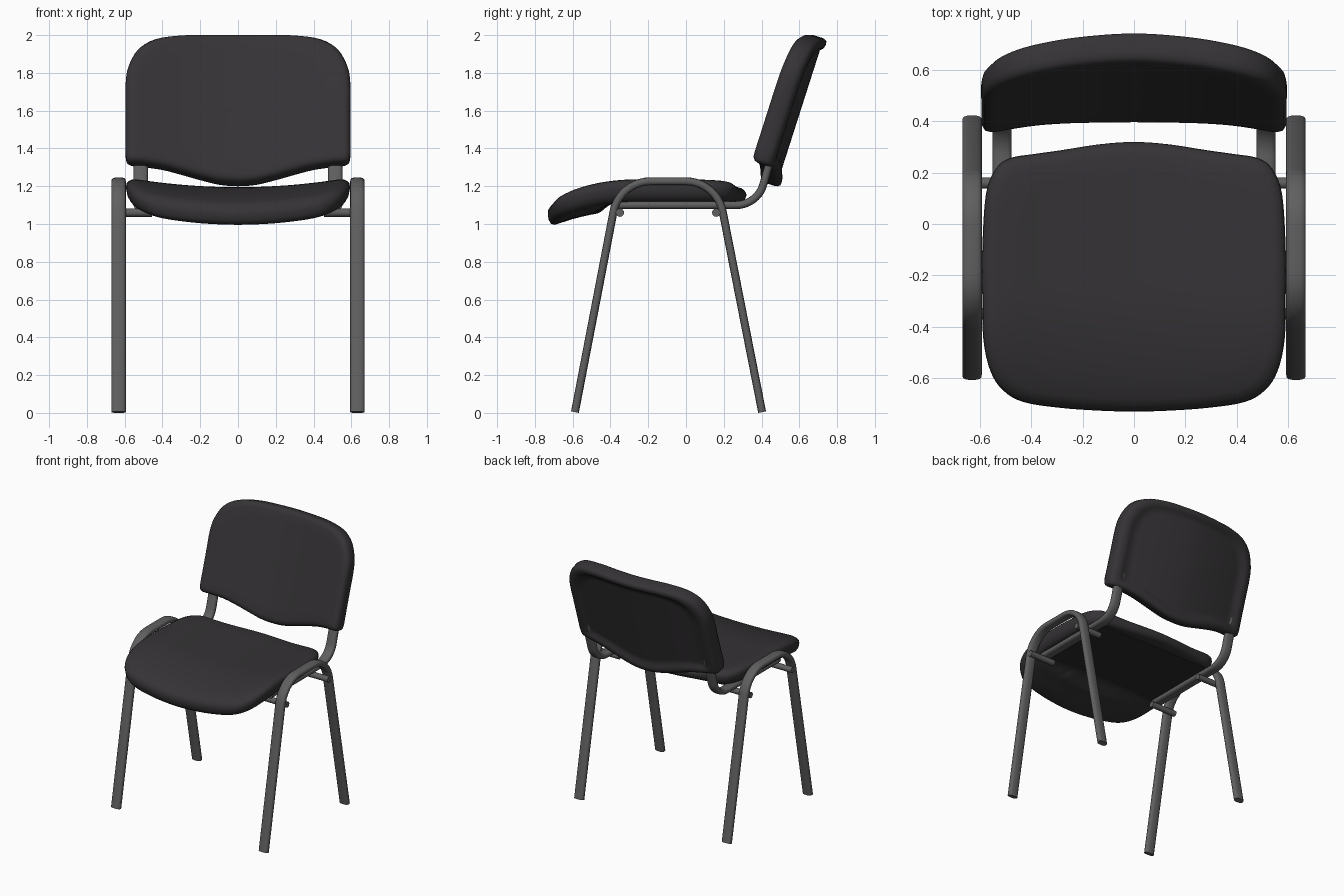
import bpy, bmesh, math
from mathutils import Vector

if "Cube" in bpy.data.objects:
    bpy.data.objects.remove(bpy.data.objects["Cube"])


def material(name, rgb):
    m = bpy.data.materials.new(name)
    m.diffuse_color = (*rgb, 1)
    m.use_nodes = True
    m.node_tree.nodes["Principled BSDF"].inputs["Base Color"].default_value = m.diffuse_color
    return m


FABRIC = material("dark_fabric", (0.036, 0.033, 0.036))
PLASTIC = material("black_plastic", (0.025, 0.025, 0.025))
METAL = material("grey_metal", (0.115, 0.115, 0.115))


def finish(bm, name, mat, angle=40):
    bmesh.ops.recalc_face_normals(bm, faces=bm.faces)
    me = bpy.data.meshes.new(name)
    bm.to_mesh(me)
    bm.free()
    me.materials.append(mat)
    ob = bpy.data.objects.new(name, me)
    bpy.context.collection.objects.link(ob)
    bpy.ops.object.select_all(action='DESELECT')
    ob.select_set(True)
    bpy.context.view_layer.objects.active = ob
    bpy.ops.object.shade_smooth_by_angle(angle=math.radians(angle))
    return ob


def skin(bm, loops):
    for a, b in zip(loops, loops[1:]):
        n = len(a)
        for i in range(n):
            j = (i + 1) % n
            bm.faces.new((a[i], a[j], b[j], b[i]))


def smooth_outline(half, sub=4):
    """Mirror half an outline over x = 0 and round it with a Catmull-Rom spline."""
    pts = [Vector(p) for p in half]
    pts += [Vector((-p.x, p.y)) for p in pts[-2:0:-1]]
    n, out = len(pts), []
    for i in range(n):
        a, b, c, d = (pts[(i + k) % n] for k in (-1, 0, 1, 2))
        for s in range(sub):
            t = s / sub
            out.append(0.5 * (2 * b + (c - a) * t + (2 * a - 5 * b + 4 * c - d) * t * t
                              + (3 * b - a - 3 * c + d) * t ** 3))
    return out


def cushion(name, half, centre, rim, place):
    """Scaled outline rings, (scale, depth) each, placed on a curved surface."""
    outline, c = smooth_outline(half), Vector(centre)
    inner = [k / 12 for k in range(1, 10)]
    rings = [(k, rim[0][1]) for k in inner] + rim + [(k, rim[-1][1]) for k in inner[::-1]]
    bm = bmesh.new()
    loops = []
    for k, w in rings:
        loops.append([bm.verts.new(place(*(c + (p - c) * k), w)) for p in outline])
    skin(bm, loops)
    for loop, w in ((loops[0], rim[0][1]), (loops[-1], rim[-1][1])):
        v = bm.verts.new(place(*c, w))
        for i in range(len(loop)):
            bm.faces.new((loop[i], loop[(i + 1) % len(loop)], v))
    return finish(bm, name, FABRIC, 60)


def fillet(points, r, steps=10):
    """Polyline with its inner corners rounded to radius r."""
    P = [Vector(p) for p in points]
    out = [P[0]]
    for a, b, c in zip(P, P[1:], P[2:]):
        u, v = (a - b).normalized(), (c - b).normalized()
        half = u.angle(v) / 2
        mid = b + (u + v).normalized() * (r / math.sin(half))
        s = b + u * (r / math.tan(half)) - mid
        e = b + v * (r / math.tan(half)) - mid
        full = s.angle(e)
        for i in range(steps + 1):
            t = i / steps
            out.append(mid + (s * math.sin((1 - t) * full) + e * math.sin(t * full)) / math.sin(full))
    return out + [P[-1]]


def oval_tube(name, path, x, wide=0.038, thin=0.021, sides=16):
    """Flattened tube swept along a (y, z) path at a fixed x."""
    bm = bmesh.new()
    loops = []
    for i, p in enumerate(path):
        t = (path[min(i + 1, len(path) - 1)] - path[max(i - 1, 0)]).normalized()
        n = Vector((-t.y, t.x))
        ring = []
        for k in range(sides):
            a = 2 * math.pi * k / sides
            c, s = (math.copysign(abs(f) ** 0.7, f) for f in (math.cos(a), math.sin(a)))
            q = p + n * thin * s
            ring.append(bm.verts.new((x + wide * c, q.x, q.y)))
        loops.append(ring)
    skin(bm, loops)
    bm.faces.new(loops[0])
    bm.faces.new(loops[-1])
    return finish(bm, name, METAL)


# Seat cushion: dished top, flat base, drooping and thicker at the front
def place_seat(x, y, w):
    top = 1.245 - 0.05 * (1 - (x / 0.59) ** 2) - 0.4 * max(0, -0.25 - y) ** 2
    f = min(1, max(0, (-0.415 - y) / 0.035))
    f = f * f * (3 - 2 * f)
    low = max(0, (w - 0.03) / 0.05)
    return x, y, top - w - low * (0.04 * f + (1 - f) * 0.045 * (x / 0.59) ** 2)


seat_half = [(0, .32), (.134, .311), (.29, .287), (.39, .273), (.484, .257), (.54, .215),
             (.578, .115), (.592, -.1), (.592, -.28), (.588, -.45), (.56, -.575), (.51, -.65),
             (.43, -.695), (.29, -.717), (.14, -.728), (0, -.732)]
cushion("seat", seat_half, (0, -0.2),
        [(.91, 0), (.95, .006), (.98, .018), (.995, .03), (1, .042), (.99, .06), (.965, .074), (.93, .08)],
        place_seat)


# Backrest: leaning back, curved across, with a recessed rear panel
def place_back(x, v, w):
    y = 0.432 + 0.32 * (v - 1.33) - 0.085 * abs(x / 0.6) ** 1.7
    return x, y + 0.953 * w, v - 0.3 * w


back_half = [(0, 2.008), (.15, 2.008), (.3, 2.006), (.44, 1.985), (.53, 1.93), (.58, 1.84), (.595, 1.75),
             (.595, 1.6), (.595, 1.46), (.594, 1.37), (.575, 1.335), (.5, 1.325), (.4, 1.31),
             (.3, 1.284), (.2, 1.256), (.1, 1.232), (0, 1.224)]
cushion("backrest", back_half, (0, 1.64),
        [(.9, -.012), (.95, -.008), (.982, .004), (1, .026), (1, .075), (.992, .092), (.97, .103),
         (.92, .105), (.87, .1), (.83, .084)],
        place_back)

# Flat pan under the seat
bm = bmesh.new()
bmesh.ops.create_cube(bm, size=1)
for v in bm.verts:
    v.co = (v.co.x * 1.02, v.co.y * 0.65 - 0.105, v.co.z * 0.04 + 1.13)
bmesh.ops.bevel(bm, geom=[e for e in bm.edges if abs(e.verts[0].co.z - e.verts[1].co.z) > .01],
                offset=0.06, segments=4, profile=0.5, affect='EDGES')
finish(bm, "seat_pan", PLASTIC)

# Leg hoops, back supports and short cross rods on both sides
leg_path = fillet([(-.588, .004), (-.353, 1.226), (.163, 1.226), (.403, .004)], 0.2)
bar_path = fillet([(-.37, 1.10), (.378, 1.10), (.47, 1.42)], 0.15)
for side, s in (("left", -1), ("right", 1)):
    oval_tube(f"{side}_leg_hoop", leg_path, s * 0.632)
    oval_tube(f"{side}_back_support", bar_path, s * 0.515)
    for end, y in (("front", -0.35), ("rear", 0.16)):
        bpy.ops.mesh.primitive_cylinder_add(vertices=16, radius=0.022, depth=0.214,
                                            location=(s * 0.562, y, 1.06),
                                            rotation=(0, math.pi / 2, 0))
        rod = bpy.context.object
        rod.name = f"{side}_{end}_rod"
        rod.data.materials.append(METAL)
        bpy.ops.object.shade_smooth_by_angle(angle=math.radians(40))
